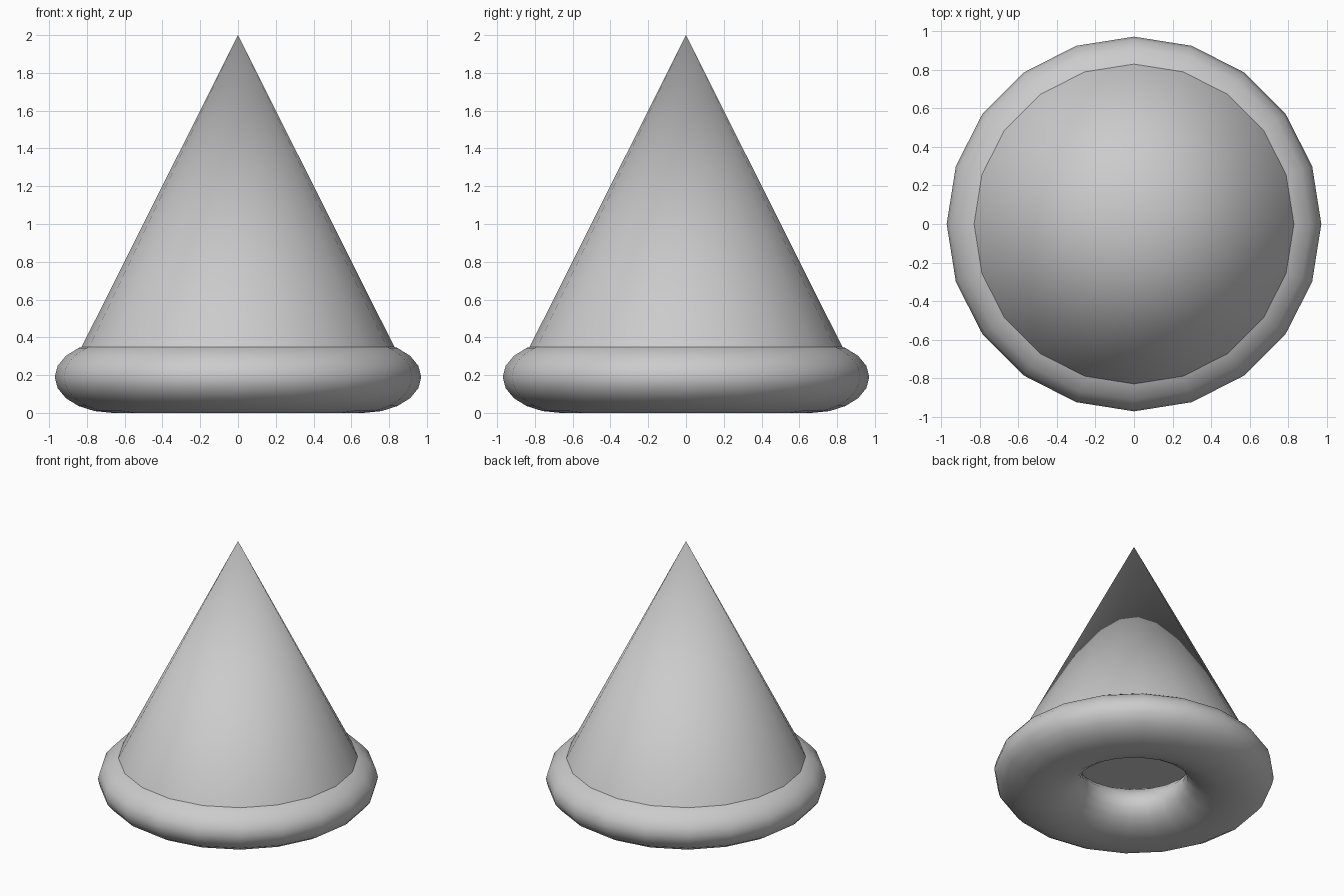
import bpy
from math import radians

if "Cube" in bpy.data.objects:
    bpy.data.objects.remove(bpy.data.objects["Cube"])

SIDES = 20

# Flattened ring base, open in the middle
MAJOR, MINOR, HALF_HEIGHT = 0.665, 0.305, 0.19
bpy.ops.mesh.primitive_torus_add(major_segments=SIDES, minor_segments=SIDES,
                                 major_radius=MAJOR, minor_radius=MINOR,
                                 location=(0, 0, HALF_HEIGHT))
ring = bpy.context.object
ring.name = "ring_base"
ring.scale.z = HALF_HEIGHT / MINOR
bpy.ops.object.transform_apply(location=False, rotation=False, scale=True)
bpy.ops.object.shade_smooth()

# Cone body with a closed underside, slightly sunk into the ring
BASE_Z, TOP_Z = 0.345, 2.0
bpy.ops.mesh.primitive_cone_add(vertices=SIDES, radius1=0.83, radius2=0,
                                depth=TOP_Z - BASE_Z,
                                location=(0, 0, (BASE_Z + TOP_Z) / 2))
cone = bpy.context.object
cone.name = "cone_body"
bpy.ops.object.shade_smooth_by_angle(angle=radians(40))
